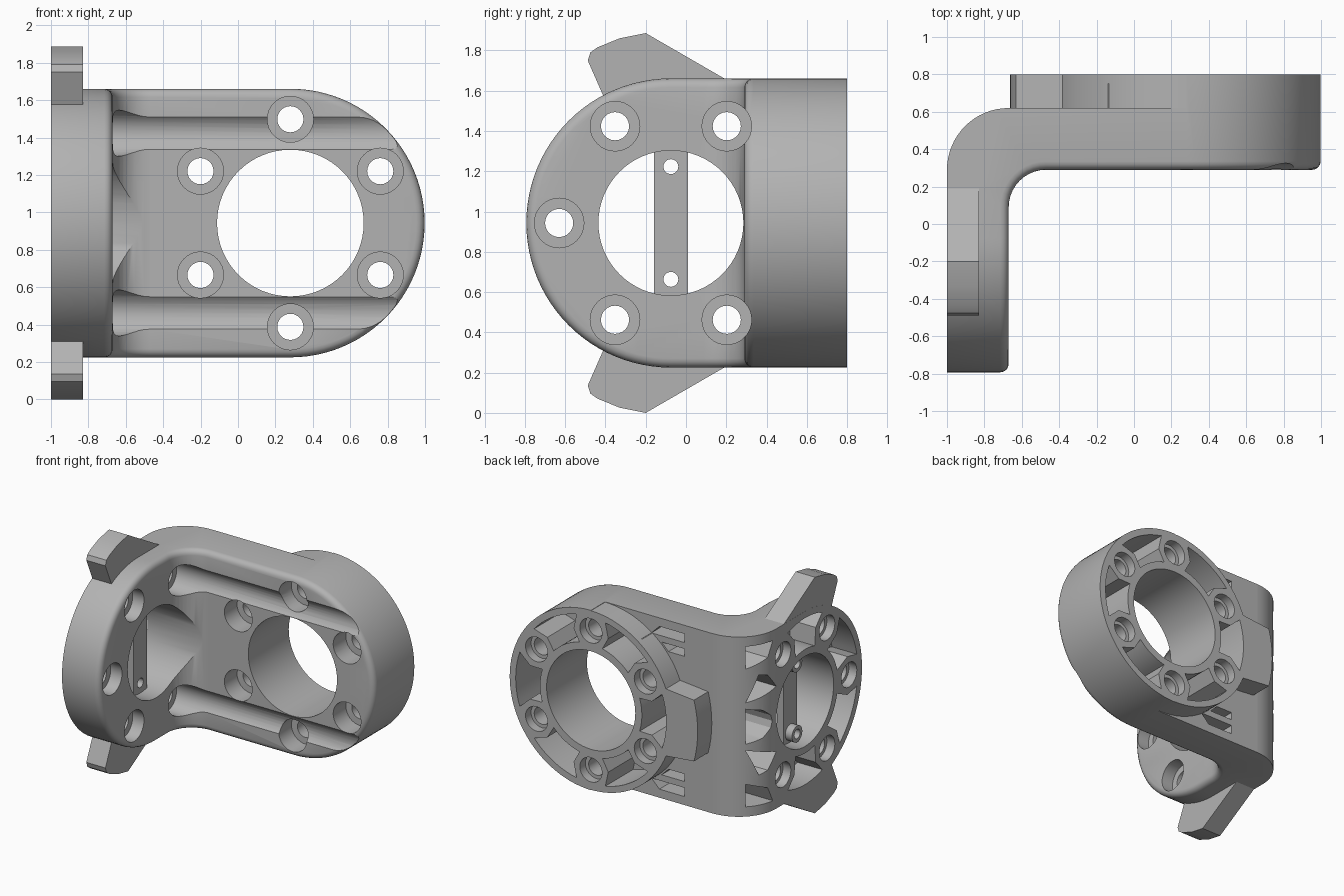
import bpy, bmesh
from math import cos, sin, radians, pi

if "Cube" in bpy.data.objects:
    bpy.data.objects.remove(bpy.data.objects["Cube"])

MID = 0.943                 # height of both hub centres
RAD = 0.718                 # outer radius of both hubs
SIDE = (-0.075, MID)        # side hub centre in (y, z)
FRONT = (0.28, MID)         # front hub centre in (x, z)
BOLT_R = 0.555


def polar(c, r, deg):
    return (c[0] + r * cos(radians(deg)), c[1] + r * sin(radians(deg)))


def arc(c, r, a, b, n):
    return [polar(c, r, a + (b - a) * i / n) for i in range(n + 1)]


def place(axis, p, t):
    return {"x": (t, p[0], p[1]), "y": (p[0], t, p[1]), "z": (p[0], p[1], t)}[axis]


def prism(name, pts, axis, a, b):
    """Extrude a flat outline along an axis from a to b."""
    bm = bmesh.new()
    low = [bm.verts.new(place(axis, p, a)) for p in pts]
    high = [bm.verts.new(place(axis, p, b)) for p in pts]
    bm.faces.new(low)
    bm.faces.new(high[::-1])
    for i in range(len(pts)):
        j = (i + 1) % len(pts)
        bm.faces.new((low[i], high[i], high[j], low[j]))
    bmesh.ops.recalc_face_normals(bm, faces=bm.faces[:])
    mesh = bpy.data.meshes.new(name)
    bm.to_mesh(mesh)
    bm.free()
    ob = bpy.data.objects.new(name, mesh)
    bpy.context.collection.objects.link(ob)
    return ob


def rod(axis, c, r, a, b, n=32):
    return prism("rod", arc(c, r, 0, 360 - 360 / n, n - 1), axis, a, b)


def combine(target, tool, op="DIFFERENCE"):
    mod = target.modifiers.new("combine", "BOOLEAN")
    mod.operation, mod.object, mod.solver = op, tool, "EXACT"
    bpy.context.view_layer.objects.active = target
    bpy.ops.object.modifier_apply(modifier=mod.name)
    bpy.data.objects.remove(tool)


def flip(pts):
    return [(p, 2 * MID - q) for p, q in pts]


# Angled body: an L section trimmed by two round-ended outlines
section = ([(-1, -1.2), (-0.67, -1.2)] + arc((-0.47, 0.09), 0.2, 180, 90, 10)
           + [(1.2, 0.29), (1.2, 0.8), (-0.67, 0.8)]
           + arc((-0.67, 0.29), 0.33, 90, 180, 16))
body = prism("bracket_body", section, "z", -0.5, 2.5)
combine(body, prism("side_trim", arc(SIDE, RAD, 90, 270, 48)
                    + [(2, MID - RAD), (2, MID + RAD)], "x", -2, 2), "INTERSECT")
combine(body, prism("front_trim", arc(FRONT, RAD, -90, 90, 48)
                    + [(-2, MID + RAD), (-2, MID - RAD)], "y", -2, 2), "INTERSECT")

# Rounded rim along the inner faces
bm = bmesh.new()
bm.from_mesh(body.data)
bmesh.ops.remove_doubles(bm, verts=bm.verts[:], dist=0.0005)
bmesh.ops.dissolve_limit(bm, angle_limit=radians(0.5), verts=bm.verts[:], edges=bm.edges[:])
rim = [e for e in bm.edges if len(e.link_faces) == 2
       and e.calc_face_angle(0) > 0.9
       and all(v.co.y < 0.291 and v.co.x > -0.671 for v in e.verts)]
bmesh.ops.bevel(bm, geom=rim, offset=0.045, segments=4, profile=0.5,
                affect="EDGES", clamp_overlap=False)
bm.to_mesh(body.data)
bm.free()

# Raised back ring with its locating tab
ring = (arc(FRONT, RAD - 0.003, 270, 202, 24) + arc(FRONT, 0.943, 195, 165, 8)
        + arc(FRONT, RAD - 0.003, 158, 90, 24))
combine(body, prism("step", ring + [(0.28, 2.5), (-2, 2.5), (-2, -0.5), (0.28, -0.5)],
                    "y", 0.621, 1.5))

# Two ears on the side hub
ear = [(0.2, 1.655), (-0.2, 1.886), (-0.33, 1.86), (-0.44, 1.815), (-0.475, 1.79),
       (-0.488, 1.75), (-0.4, 1.55), (-0.1, 1.5)]
for pts in (ear, flip(ear)):
    combine(body, prism("ear", pts, "x", -0.999, -0.83), "UNION")

# Main bores
combine(body, rod("x", SIDE, 0.36, -1.2, 1.2, 64))
combine(body, rod("y", FRONT, 0.392, -0.2, 1.2, 64))


def bolt_hole(axis, c, seat, head_end, face, tip):
    """Through hole with a deep head bore inside and a shallow recess outside."""
    combine(body, rod(axis, c, 0.07, min(seat, face) - 0.2, max(seat, face) + 0.2, 24))
    combine(body, rod(axis, c, 0.123, *sorted((seat, head_end))))
    combine(body, rod(axis, c, 0.098, *sorted((tip, face)), 24))


def pocket(axis, c, deg, inner, a, b):
    outer = 0.665
    pts = (arc(c, outer, deg - 19, deg + 19, 10) + [polar(c, BOLT_R, deg + 14)]
           + arc(c, inner, deg + 17, deg - 17, 8) + [polar(c, BOLT_R, deg - 14)])
    combine(body, prism("pocket", pts, axis, a, b))


# Hub bolts and the weight-saving pockets between them
for deg in range(60, 301, 60):
    bolt_hole("x", polar(SIDE, BOLT_R, deg), -0.77, 1.2, -1.1, -0.93)
for deg in (90, 150, 210, 270):
    pocket("x", SIDE, deg, 0.415, -1.2, -0.78)
for k in range(6):
    bolt_hole("y", polar(FRONT, BOLT_R, 30 + 60 * k), 0.45, -0.1, 0.95, 0.73)
    pocket("y", FRONT, 60 * k, 0.45, 0.45, 1.2)

# Fan pockets on the outer corner
middle = [(0.53, MID - 0.14), (0.53, MID + 0.14), (0.42, MID + 0.11),
          (0.35, MID + 0.05), (0.335, MID), (0.35, MID - 0.05), (0.42, MID - 0.11)]
combine(body, prism("pocket", middle, "x", -1.2, -0.72))
wedge = [(0.53, MID + 0.19), (0.45, MID + 0.4), (0.38, MID + 0.38), (0.29, MID + 0.26)]
corner = [(0.53, MID + 0.46), (0.53, MID + 0.64), (0.33, MID + 0.64), (0.38, MID + 0.52)]
for shape in (wedge, corner):
    for pts in (shape, flip(shape)):
        combine(body, prism("pocket", pts, "x", -1.2, -0.74))

# Narrow slots beside the back ring
upper = [(-0.42, MID + 0.58), (-0.13, MID + 0.58), (-0.2, MID + 0.65), (-0.42, MID + 0.65)]
lower = [(-0.42, MID + 0.47), (-0.28, MID + 0.47), (-0.22, MID + 0.53), (-0.42, MID + 0.53)]
for shape in (upper, lower):
    for pts in (shape, flip(shape)):
        combine(body, prism("slot", pts, "y", 0.46, 0.75))

# Cross bar in the side bore, with two screw bosses
bar = prism("cross_bar", [(-0.16, MID - 0.37), (0.01, MID - 0.37),
                          (0.01, MID + 0.37), (-0.16, MID + 0.37)], "x", -0.87, -0.81)
for s in (-1, 1):
    c = (SIDE[0], MID + 0.28 * s)
    combine(bar, rod("x", c, 0.065, -0.93, -0.84, 24), "UNION")
    combine(bar, rod("x", c, 0.037, -1.1, -0.7, 20))

# Finish
grey = bpy.data.materials.new("plain_grey")
grey.use_nodes = True
grey.diffuse_color = (0.45, 0.45, 0.45, 1)
grey.node_tree.nodes["Principled BSDF"].inputs["Base Color"].default_value = grey.diffuse_color
for ob in (body, bar):
    ob.data.materials.clear()
    ob.data.materials.append(grey)
    for p in ob.data.polygons:
        p.material_index = 0
    bpy.ops.object.select_all(action="DESELECT")
    ob.select_set(True)
    bpy.context.view_layer.objects.active = ob
    bpy.ops.object.shade_smooth_by_angle(angle=radians(30))
